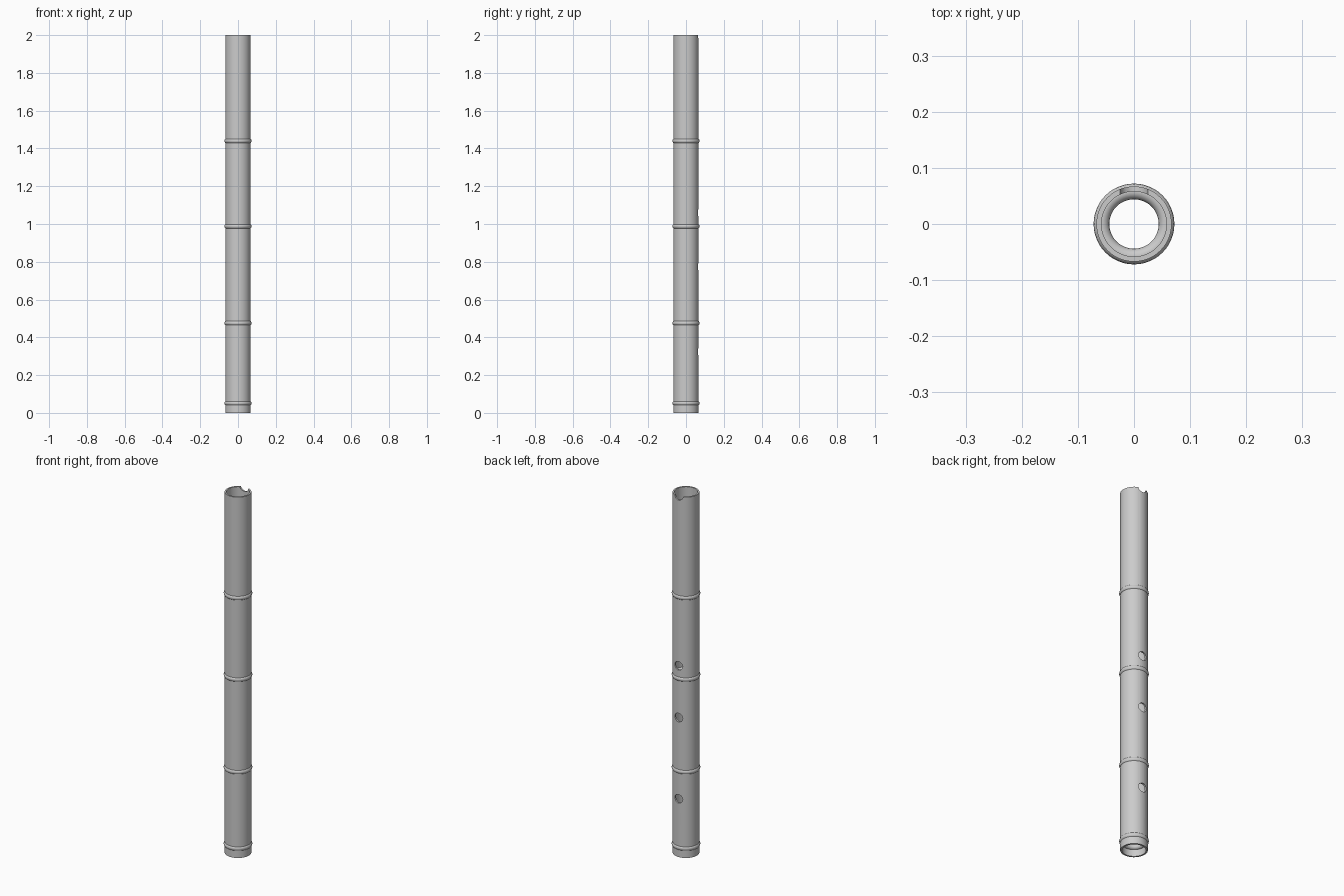
import bpy, math

if "Cube" in bpy.data.objects:
    bpy.data.objects.remove(bpy.data.objects["Cube"])

R_OUT, R_IN, LENGTH = 0.067, 0.058, 2.0


def smooth(obj):
    bpy.ops.object.select_all(action='DESELECT')
    obj.select_set(True)
    bpy.context.view_layer.objects.active = obj
    bpy.ops.object.shade_smooth_by_angle(angle=math.radians(35))


# hollow bamboo tube: closed wall loop swept around z
SEG = 48
profile = [(R_OUT, 0), (R_OUT, LENGTH), (R_IN, LENGTH), (R_IN, 0)]
verts = [(r * math.cos(2 * math.pi * i / SEG), r * math.sin(2 * math.pi * i / SEG), z)
         for i in range(SEG) for r, z in profile]
faces = []
for i in range(SEG):
    a, b = 4 * i, 4 * ((i + 1) % SEG)
    for k in range(4):
        n = (k + 1) % 4
        faces.append((a + k, b + k, b + n, a + n))
mesh = bpy.data.meshes.new("flute_tube")
mesh.from_pydata(verts, [], faces)
tube = bpy.data.objects.new("flute_tube", mesh)
bpy.context.collection.objects.link(tube)


def cut(name, z, radius):
    # round cutter through the back wall only
    bpy.ops.mesh.primitive_cylinder_add(vertices=24, radius=radius, depth=0.08,
                                        location=(0, 0.07, z),
                                        rotation=(math.pi / 2, 0, 0))
    cutter = bpy.context.object
    cutter.name = name
    cutter.hide_render = True
    mod = tube.modifiers.new(name, 'BOOLEAN')
    mod.object = cutter
    mod.operation = 'DIFFERENCE'
    mod.solver = 'EXACT'
    bpy.context.view_layer.objects.active = tube
    bpy.ops.object.modifier_apply(modifier=name)
    bpy.data.objects.remove(cutter)


# finger holes and the mouth notch in the top rim
for i, z in enumerate((0.323, 0.773, 1.06)):
    cut(f"finger_hole_cutter_{i + 1}", z, 0.024)
cut("mouth_notch_cutter", LENGTH + 0.003, 0.025)
smooth(tube)

# raised bamboo node rings, which also show inside the bore
for i, z in enumerate((0.051, 0.475, 0.988, 1.44)):
    bpy.ops.mesh.primitive_torus_add(major_radius=0.058, minor_radius=0.014,
                                     major_segments=48, minor_segments=16,
                                     location=(0, 0, z))
    ring = bpy.context.object
    ring.name = f"node_ring_{i + 1}"
    smooth(ring)
